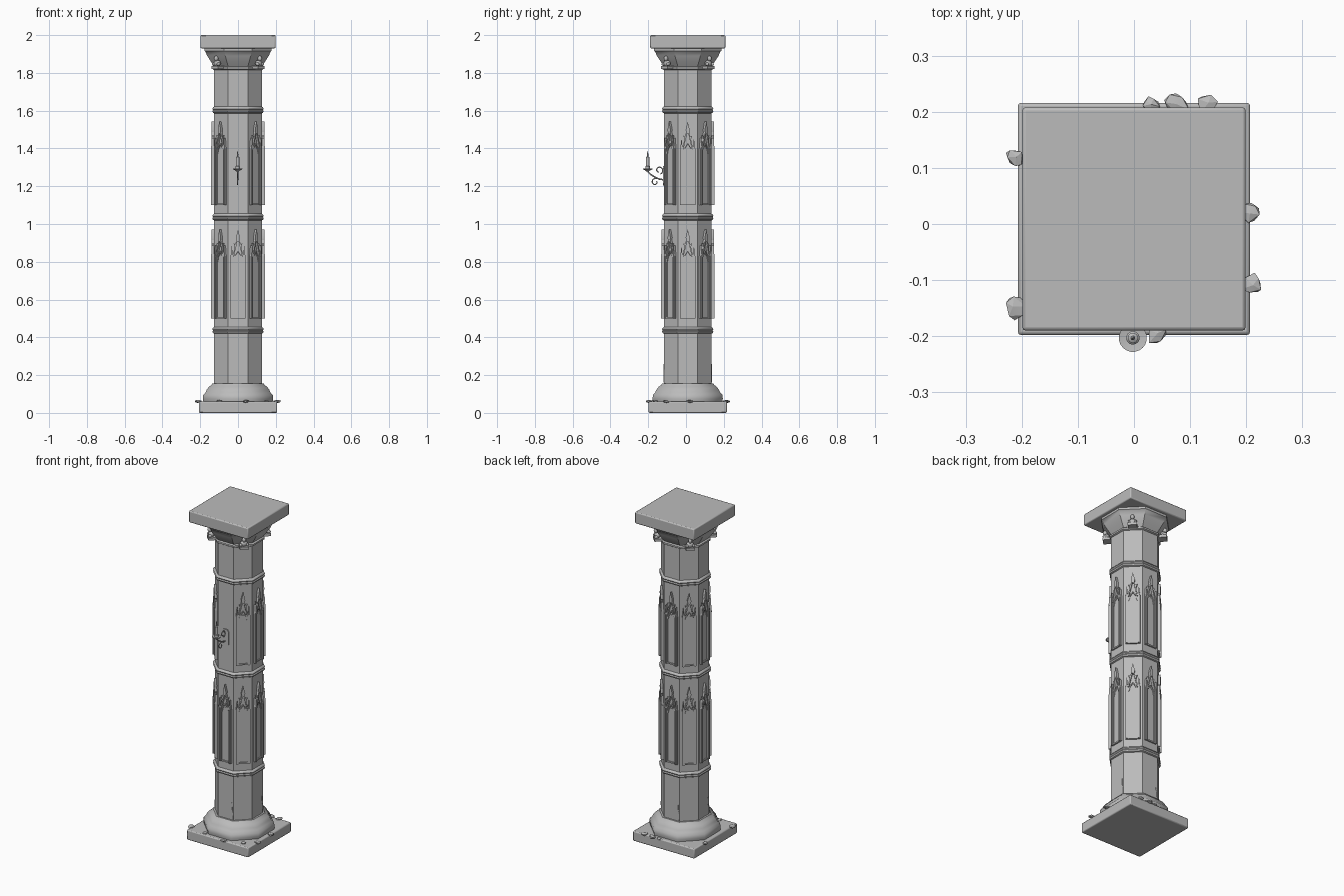
import bpy, bmesh, math, random
from mathutils import Vector, Matrix

if "Cube" in bpy.data.objects:
    bpy.data.objects.remove(bpy.data.objects["Cube"])

random.seed(4)
CY = 0.009           # column axis offset in y
A = 0.126            # shaft apothem (centre to flat)
K = 1 / math.cos(math.pi / 8)

stone = bpy.data.materials.new("grey_stone")
stone.diffuse_color = (0.5, 0.5, 0.5, 1)
stone.use_nodes = True
stone.node_tree.nodes["Principled BSDF"].inputs["Base Color"].default_value = stone.diffuse_color


def finish(bm, name, angle=35, bevel=0):
    bmesh.ops.recalc_face_normals(bm, faces=bm.faces)
    me = bpy.data.meshes.new(name)
    bm.to_mesh(me)
    bm.free()
    me.materials.append(stone)
    ob = bpy.data.objects.new(name, me)
    bpy.context.collection.objects.link(ob)
    if bevel:
        m = ob.modifiers.new("bevel", 'BEVEL')
        m.width, m.segments = bevel, 2
    bpy.ops.object.select_all(action='DESELECT')
    ob.select_set(True)
    bpy.context.view_layer.objects.active = ob
    bpy.ops.object.shade_smooth_by_angle(angle=math.radians(angle))
    return ob


def lathe(name, profile, sides=8, centre=(0, CY), scale=K, angle=35):
    """Stack of regular polygons; radii are apothems when scale is K."""
    bm = bmesh.new()
    rings = []
    for r, z in profile:
        ring = []
        for i in range(sides):
            a = 2 * math.pi * (i + 0.5) / sides
            ring.append(bm.verts.new((centre[0] + r * scale * math.cos(a),
                                      centre[1] + r * scale * math.sin(a), z)))
        rings.append(ring)
    for lo, hi in zip(rings, rings[1:]):
        for i in range(sides):
            j = (i + 1) % sides
            bm.faces.new((lo[i], lo[j], hi[j], hi[i]))
    bm.faces.new(rings[0])
    bm.faces.new(rings[-1])
    return finish(bm, name, angle)


def slab(name, half, z0, z1, bevel):
    bm = bmesh.new()
    bmesh.ops.create_cube(bm, size=1, matrix=Matrix.Translation((0, CY, (z0 + z1) / 2))
                          @ Matrix.Diagonal((2 * half, 2 * half, z1 - z0, 1)))
    return finish(bm, name, 50, bevel)


def prism(bm, pts, d0, d1, ang, z):
    """Extrude a (u, height) outline outward from the column face at ang."""
    n = Vector((math.cos(ang), math.sin(ang), 0))
    t = Vector((-math.sin(ang), math.cos(ang), 0))
    layers = [[bm.verts.new(Vector((0, CY, z + h)) + n * (A + d) + t * u) for u, h in pts]
              for d in (d0, d1)]
    bm.faces.new(layers[0])
    bm.faces.new(layers[1])
    for i in range(len(pts)):
        j = (i + 1) % len(pts)
        bm.faces.new((layers[0][i], layers[0][j], layers[1][j], layers[1][i]))


def rect(bm, u0, u1, h0, h1, d, ang, z):
    prism(bm, [(u0, h0), (u1, h0), (u1, h1), (u0, h1)], -0.002, d, ang, z)


def bar(bm, p, q, w, d, ang, z):
    p, q = Vector(p), Vector(q)
    s = (q - p).orthogonal().normalized() * w / 2
    prism(bm, [p + s, q + s, q - s, p - s], -0.002, d, ang, z)


def ball(bm, loc, size, turn=0, sub=2):
    bmesh.ops.create_icosphere(bm, subdivisions=sub, radius=1, matrix=Matrix.Translation(loc)
                               @ Matrix.Rotation(turn, 4, 'Z') @ Matrix.Diagonal((*size, 1)))


def tube(name, pts, radius):
    cu = bpy.data.curves.new(name, 'CURVE')
    cu.dimensions = '3D'
    cu.bevel_depth, cu.bevel_resolution, cu.use_fill_caps = radius, 2, True
    sp = cu.splines.new('POLY')
    sp.points.add(len(pts) - 1)
    for p, co in zip(sp.points, pts):
        p.co = (*co, 1)
    cu.materials.append(stone)
    bpy.context.collection.objects.link(bpy.data.objects.new(name, cu))


# Plinth, base moulding, shaft, capital and abacus
slab("plinth", 0.207, 0.0, 0.06, 0.006)
lathe("base_moulding", [(0.183, 0.058), (0.186, 0.075), (0.184, 0.095), (0.172, 0.108),
                        (0.166, 0.122), (0.154, 0.138), (0.14, 0.148), (0.136, 0.156)], angle=50)
lathe("shaft", [(A, 0.15), (A, 1.84)])
lathe("capital", [(0.126, 1.815), (0.134, 1.82), (0.134, 1.83), (0.126, 1.835),
                  (0.14, 1.855), (0.163, 1.89), (0.172, 1.912), (0.178, 1.917), (0.178, 1.932)])
slab("abacus", 0.199, 1.93, 2.0, 0.006)

# Ring mouldings round the shaft
for z in (0.437, 1.037, 1.604):
    lathe("ring_moulding", [(A, z - 0.018), (0.133, z - 0.014), (0.136, z - 0.006), (0.132, z),
                            (0.136, z + 0.006), (0.133, z + 0.013), (A, z + 0.018)])

# Blind tracery panels; the upper front face is left for the candle bracket
for z, tall in ((0.5, 0.33), (1.1, 0.3)):
    for k in range(8):
        if z > 1 and k == 6:
            continue
        ang = k * math.pi / 4
        bm = bmesh.new()
        rect(bm, -0.04, 0.04, 0, tall, 0.003, ang, z)
        rect(bm, -0.04, 0.04, 0, 0.008, 0.009, ang, z)
        for s in (-1, 1):
            # stepped side pilaster
            rect(bm, min(s * 0.024, s * 0.04), max(s * 0.024, s * 0.04), 0, tall, 0.01, ang, z)
            rect(bm, min(s * 0.029, s * 0.036), max(s * 0.029, s * 0.036), 0, tall + 0.012, 0.016, ang, z)
            # pinnacle, gable rake, inner arch and crocket
            prism(bm, [(s * 0.039, tall), (s * 0.033, tall + 0.055), (s * 0.027, tall)],
                  -0.002, 0.014, ang, z)
            bar(bm, (s * 0.026, tall - 0.005), (s * 0.004, tall + 0.09), 0.007, 0.013, ang, z)
            bar(bm, (s * 0.024, tall - 0.03), (s * 0.015, tall + 0.005), 0.005, 0.008, ang, z)
            bar(bm, (s * 0.015, tall + 0.002), (0, tall + 0.025), 0.005, 0.008, ang, z)
            prism(bm, [(s * 0.014, tall + 0.04), (s * 0.024, tall + 0.068), (s * 0.009, tall + 0.062)],
                  -0.002, 0.012, ang, z)
        prism(bm, [(-0.007, tall + 0.078), (0.007, tall + 0.078), (0.011, tall + 0.098),
                   (0, tall + 0.142), (-0.011, tall + 0.098)], -0.002, 0.014, ang, z)
        finish(bm, "tracery_panel", 30)

# Carved busts on brackets at the capital's diagonal faces
for k in range(4):
    ang = math.pi / 4 + k * math.pi / 2
    n = Vector((math.cos(ang), math.sin(ang), 0))
    t = Vector((-n.y, n.x, 0))
    c = Vector((0, CY, 0))
    bm = bmesh.new()
    bmesh.ops.create_cube(bm, size=1, matrix=Matrix.Translation(c + n * 0.15 + Vector((0, 0, 1.829)))
                          @ Matrix.Rotation(ang, 4, 'Z') @ Matrix.Diagonal((0.05, 0.05, 0.016, 1)))
    ball(bm, c + n * 0.155 + Vector((0, 0, 1.85)), (0.016, 0.022, 0.018), ang)
    ball(bm, c + n * 0.163 + Vector((0, 0, 1.876)), (0.013, 0.011, 0.015), ang)
    for s in (-1, 1):
        ball(bm, c + n * 0.164 + t * s * 0.018 + Vector((0, 0, 1.846)), (0.012, 0.007, 0.009), ang)
    finish(bm, "capital_bust", 40)

# Candle bracket on the front face
FY = CY - A
bm = bmesh.new()
prism(bm, [(-0.022, 0), (0, -0.012), (0.022, 0), (0.022, 0.078), (0.012, 0.092),
           (-0.012, 0.092), (-0.022, 0.078)], -0.002, 0.006, -math.pi / 2, 1.215)
finish(bm, "bracket_plate")
CX, DY = -0.002, -0.203
arm = [(CX, FY, 1.235), (CX, -0.135, 1.236), (CX, -0.152, 1.242), (CX, -0.172, 1.253),
       (CX, -0.19, 1.265), (CX, -0.2, 1.277), (CX, DY, 1.29)]
tube("bracket_arm", arm, 0.004)


def scroll(name, y, z, r, start, turns, flip=1):
    pts = []
    for i in range(17):
        f = i / 16
        a = start + flip * f * turns * 2 * math.pi
        pts.append((CX, y + r * (1 - 0.6 * f) * math.cos(a), z + r * (1 - 0.6 * f) * math.sin(a)))
    tube(name, pts, 0.003)


scroll("upper_scroll", -0.143, 1.285, 0.022, -1.2, 0.95)
scroll("lower_scroll", -0.163, 1.222, 0.02, 1.2, 0.9)
lathe("drip_dish", [(0.006, 1.278), (0.014, 1.284), (0.025, 1.29), (0.025, 1.295), (0.01, 1.292)],
      20, (CX, DY), 1)
lathe("candle", [(0.012, 1.29), (0.012, 1.305), (0.009, 1.308), (0.009, 1.355),
                 (0.003, 1.358), (0.004, 1.368), (0.001, 1.386)], 14, (CX, DY), 1)

# Loose stones on the plinth edge
for x, y, r in ((-0.212, 0.117, 0.017), (-0.212, -0.148, 0.02), (0.207, 0.022, 0.018),
                (0.21, -0.108, 0.019), (0.075, 0.216, 0.02), (0.13, 0.213, 0.018),
                (0.03, 0.212, 0.014), (0.04, -0.195, 0.017), (-0.1, -0.175, 0.015),
                (0.15, -0.16, 0.014)):
    bm = bmesh.new()
    ball(bm, (x, y, 0.061), (r, r * 1.15, 0.008), random.uniform(0, 3), 1)
    for v in bm.verts:
        v.co += Vector((random.uniform(-1, 1), random.uniform(-1, 1), 0)) * r * 0.2
    finish(bm, "loose_stone", 15)

# Thin cracks on the lower shaft
for ang in (-math.pi / 2, 0, math.pi / 2, math.pi):
    bm = bmesh.new()
    path = [(0.048, 0.0), (0.05, 0.04), (0.042, 0.06), (0.04, 0.1)]
    for p, q in zip(path, path[1:]):
        bar(bm, p, q, 0.004, 0.002, ang, 0.16)
    finish(bm, "shaft_crack")
